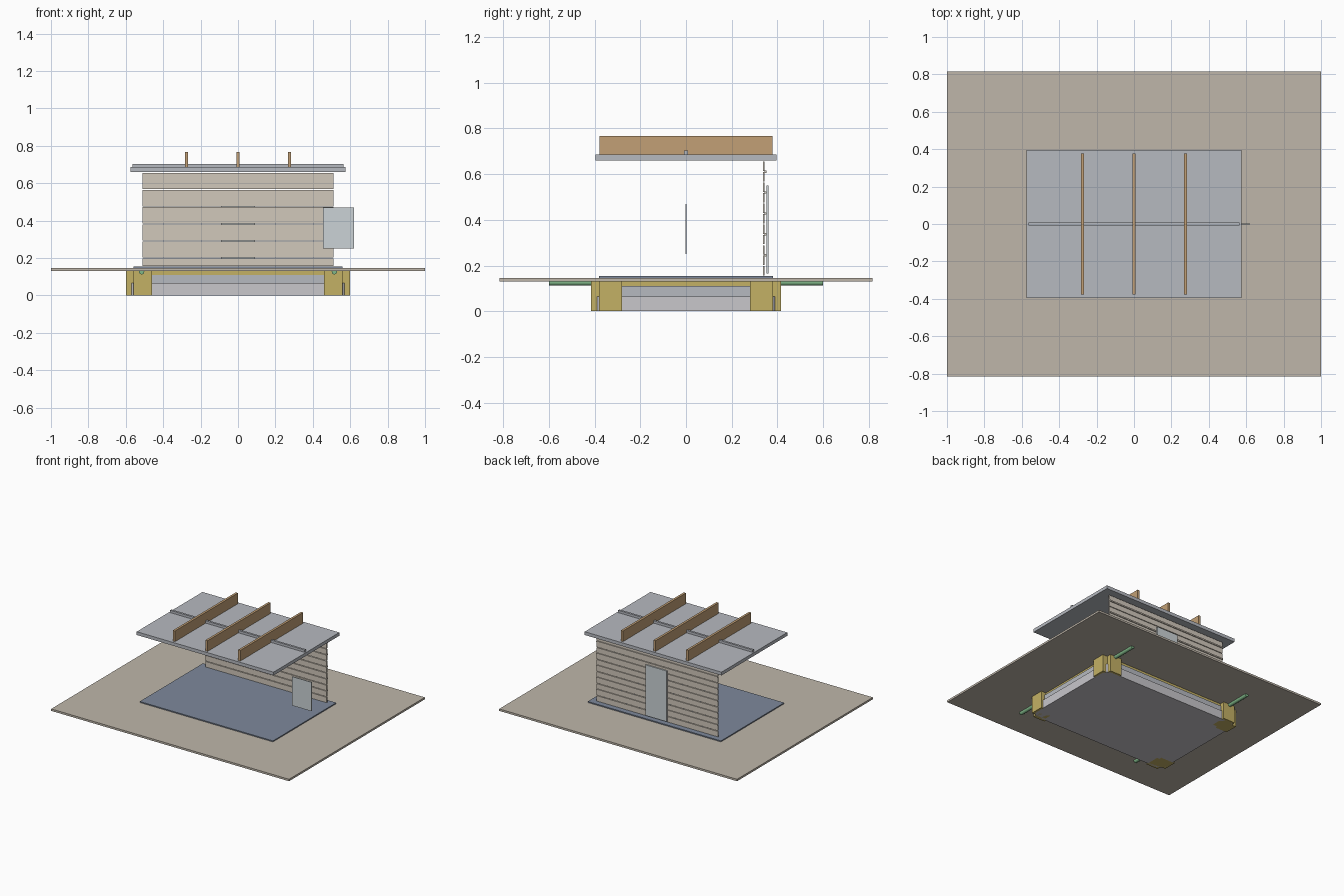
import bpy, bmesh
from math import cos, sin, pi

if "Cube" in bpy.data.objects:
    bpy.data.objects.remove(bpy.data.objects["Cube"])


def mat(name, r, g, b):
    m = bpy.data.materials.new(name)
    m.diffuse_color = (r, g, b, 1)
    m.use_nodes = True
    m.node_tree.nodes["Principled BSDF"].inputs["Base Color"].default_value = m.diffuse_color
    return m


EARTH = mat("earth", 0.52, 0.47, 0.40)
GOLD = mat("ochre", 0.55, 0.44, 0.13)
CONCRETE = mat("concrete", 0.58, 0.57, 0.60)
STEEL = mat("steel", 0.47, 0.49, 0.53)
NAVY = mat("dark_floor", 0.21, 0.25, 0.33)
TIMBER = mat("timber", 0.64, 0.58, 0.50)
BEAM = mat("beam_wood", 0.54, 0.35, 0.18)
PANEL = mat("panel", 0.60, 0.65, 0.67)
GREEN = mat("green", 0.22, 0.48, 0.25)


def finish(name, bm, m):
    bmesh.ops.recalc_face_normals(bm, faces=bm.faces)
    me = bpy.data.meshes.new(name)
    bm.to_mesh(me)
    bm.free()
    me.materials.append(m)
    ob = bpy.data.objects.new(name, me)
    bpy.context.collection.objects.link(ob)
    return ob


def box(name, x0, x1, y0, y1, z0, z1, m):
    bm = bmesh.new()
    bmesh.ops.create_cube(bm, size=1)
    for v in bm.verts:
        v.co = ((x0 + x1) / 2 + v.co.x * (x1 - x0),
                (y0 + y1) / 2 + v.co.y * (y1 - y0),
                (z0 + z1) / 2 + v.co.z * (z1 - z0))
    return finish(name, bm, m)


def rounded_slab(name, hx, hy, r, z0, z1, m, seg=8):
    bm = bmesh.new()
    pts = []
    for k, (sx, sy) in enumerate([(1, 1), (-1, 1), (-1, -1), (1, -1)]):
        for i in range(seg + 1):
            a = (k + i / seg) * pi / 2
            pts.append((sx * (hx - r) + r * cos(a), sy * (hy - r) + r * sin(a), z0))
    f = bm.faces.new([bm.verts.new(p) for p in pts])
    top = bmesh.ops.extrude_face_region(bm, geom=[f])["geom"]
    bmesh.ops.translate(bm, vec=(0, 0, z1 - z0),
                        verts=[e for e in top if isinstance(e, bmesh.types.BMVert)])
    return finish(name, bm, m)


# Ground plate and floor
box("ground", -1, 1, -0.815, 0.815, 0.13, 0.145, EARTH)
box("floor", -0.56, 0.56, -0.38, 0.38, 0.145, 0.153, NAVY)

# Stepped foundation
rounded_slab("footing", 0.585, 0.40, 0.06, 0.0, 0.065, CONCRETE)
rounded_slab("foundation_wall", 0.57, 0.387, 0.05, 0.065, 0.11, STEEL)
box("sill_plate", -0.56, 0.56, -0.38, 0.38, 0.11, 0.13, GOLD)

# Corner blocks on both faces of every corner, and pipe stubs
for sx in (-1, 1):
    for sy in (-1, 1):
        tag = ("right" if sx > 0 else "left") + ("_back" if sy > 0 else "_front")
        xs = sorted((sx * 0.46, sx * 0.56))
        ys = sorted((sy * 0.30, sy * 0.415))
        box("corner_block_y_" + tag, *xs, *ys, 0.0, 0.132, GOLD)
        xs = sorted((sx * 0.48, sx * 0.60))
        ys = sorted((sy * 0.28, sy * 0.38))
        box("corner_block_x_" + tag, *xs, *ys, 0.0, 0.132, GOLD)

        bpy.ops.mesh.primitive_cylinder_add(vertices=16, radius=0.014, depth=0.22,
                                            location=(sx * 0.515, sy * 0.49, 0.126),
                                            rotation=(pi / 2, 0, 0))
        pipe = bpy.context.object
        pipe.name = "pipe_" + tag
        pipe.data.materials.append(GREEN)
        bpy.ops.object.shade_smooth_by_angle()

# Back wall: spaced planks, battens over alternate gaps
PITCH = 0.0457
for i in range(11):
    z = 0.156 + i * PITCH
    box(f"wall_plank_{i}", -0.51, 0.51, 0.336, 0.344, z, z + 0.041, TIMBER)
    if i % 2:
        zc = z + 0.0433
        box(f"wall_batten_{i}", -0.51, 0.51, 0.344, 0.351, zc - 0.005, zc + 0.005, TIMBER)

# Door and free-standing window pane
box("door", -0.09, 0.09, 0.351, 0.36, 0.165, 0.55, PANEL)
box("window_pane", 0.455, 0.62, -0.003, 0.003, 0.25, 0.47, PANEL)

# Roof slab, ridge strip and cross beams
box("roof", -0.575, 0.575, -0.395, 0.395, 0.66, 0.685, STEEL)
box("ridge_strip", -0.565, 0.565, -0.008, 0.008, 0.685, 0.703, STEEL)
for i, x in enumerate((-0.275, 0, 0.275)):
    box(f"roof_beam_{i}", x - 0.009, x + 0.009, -0.378, 0.378, 0.685, 0.766, BEAM)
